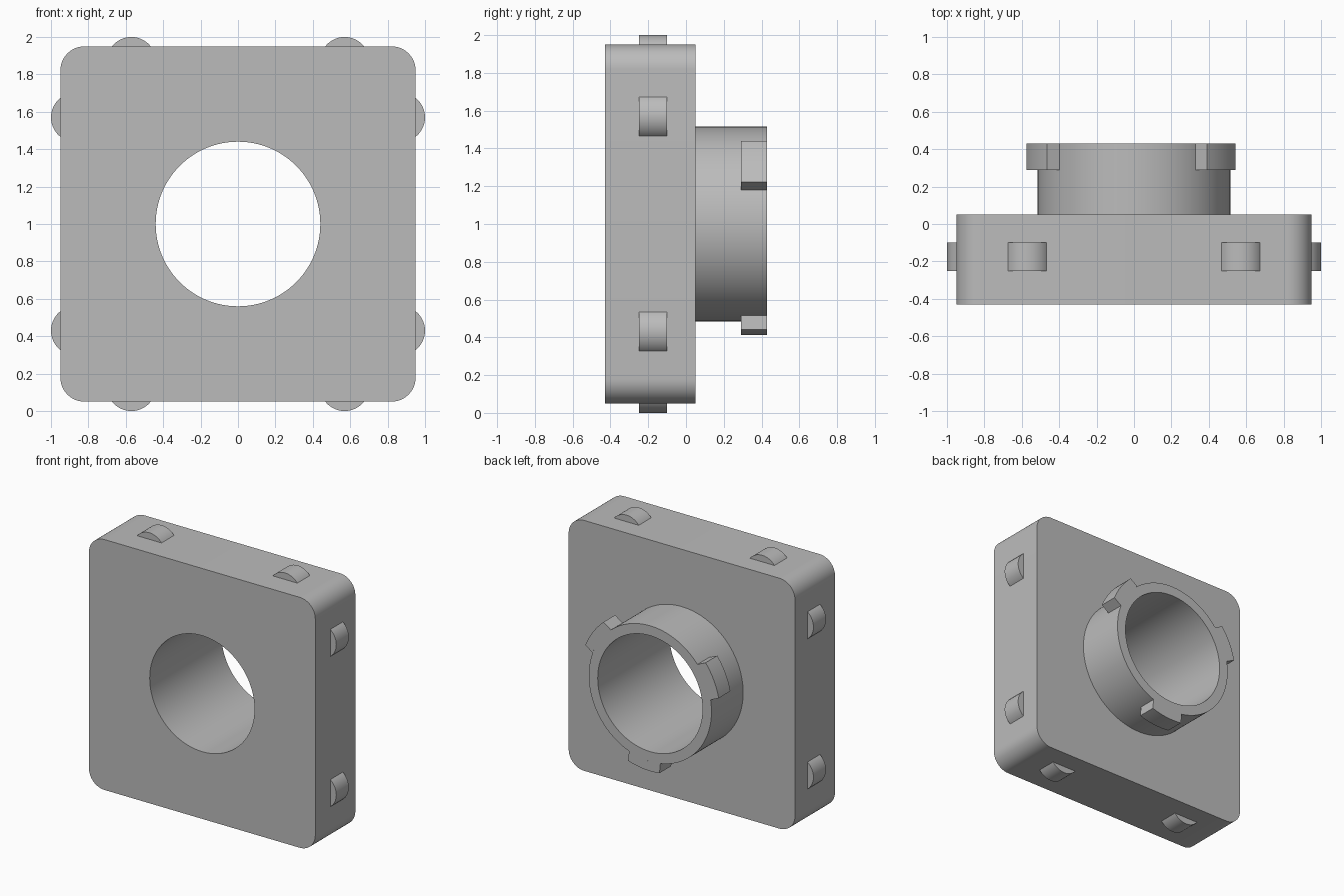
import bpy, bmesh
from math import sin, cos, radians, asin, pi
from mathutils import Matrix

if "Cube" in bpy.data.objects:
    bpy.data.objects.remove(bpy.data.objects["Cube"])

GREY = (0.5, 0.5, 0.5, 1)
grey = bpy.data.materials.new("plain grey")
grey.diffuse_color = GREY
grey.use_nodes = True
grey.node_tree.nodes["Principled BSDF"].inputs["Base Color"].default_value = GREY

HALF, CORNER = 0.95, 0.13            # plate
FRONT, BACK, END = -0.43, 0.05, 0.43  # depths along y
BORE, COLLAR, TAB = 0.44, 0.515, 0.588


def arc(radius, start, end, steps, cx=0, cz=0):
    """Points along an arc, angles in radians."""
    return [(cx + radius * cos(start + (end - start) * i / steps),
             cz + radius * sin(start + (end - start) * i / steps))
            for i in range(steps + 1)]


def prism(name, outline, y0, y1, turn=0):
    """Extrude an x-z outline along y, turned about the bore axis."""
    bm = bmesh.new()
    face = bm.faces.new([bm.verts.new((x, y0, z)) for x, z in outline])
    side = bmesh.ops.extrude_face_region(bm, geom=[face])
    top = [v for v in side["geom"] if isinstance(v, bmesh.types.BMVert)]
    bmesh.ops.translate(bm, verts=top, vec=(0, y1 - y0, 0))
    bm.transform(Matrix.Translation((0, 0, 1)) @ Matrix.Rotation(-turn, 4, "Y"))
    bmesh.ops.recalc_face_normals(bm, faces=bm.faces)
    mesh = bpy.data.meshes.new(name)
    bm.to_mesh(mesh)
    bm.free()
    mesh.materials.append(grey)
    obj = bpy.data.objects.new(name, mesh)
    bpy.context.collection.objects.link(obj)
    return obj


def activate(obj):
    bpy.ops.object.select_all(action="DESELECT")
    obj.select_set(True)
    bpy.context.view_layer.objects.active = obj


# Plate with rounded corners, and the collar behind it
inset = HALF - CORNER
outline = []
for k, (sx, sz) in enumerate([(1, 1), (-1, 1), (-1, -1), (1, -1)]):
    outline += arc(CORNER, k * pi / 2, (k + 1) * pi / 2, 12, sx * inset, sz * inset)
plate = prism("plate", outline, FRONT, BACK)
collar = prism("collar", arc(COLLAR, 0, 2 * pi, 128)[:-1], BACK, END)
parts = [plate, collar]

# Bore through plate and collar
cutter = prism("bore_cutter", arc(BORE, 0, 2 * pi, 128)[:-1], -1, 1)
cutter.hide_render = True
for obj in parts:
    mod = obj.modifiers.new("bore", "BOOLEAN")
    mod.operation, mod.solver, mod.object = "DIFFERENCE", "EXACT", cutter
    activate(obj)
    bpy.ops.object.modifier_apply(modifier=mod.name)
bpy.data.objects.remove(cutter)

# Three locking tabs with parallel sides around the collar
half_width = 0.132
outer, inner = asin(half_width / TAB), asin(half_width / COLLAR)
tab_outline = arc(TAB, -outer, outer, 12) + arc(COLLAR, inner, -inner, 12)
for k in range(3):
    parts.append(prism(f"locking_tab_{k + 1}", tab_outline, 0.29, END,
                       radians(35.3 + 120 * k)))

# Two rounded bumps on each edge of the plate
bump_r, height = 0.131, 0.05
spread = asin(0.103 / bump_r)
for k, edge in enumerate(["left", "top", "right", "bottom"]):
    for n, offset in enumerate([-0.57, 0.57]):
        segment = arc(bump_r, -spread, spread, 20, HALF + height - bump_r, offset)
        parts.append(prism(f"{edge}_bump_{n + 1}", segment, -0.25, -0.10, k * pi / 2))

for obj in parts:
    activate(obj)
    bpy.ops.object.shade_smooth_by_angle(angle=radians(30))
